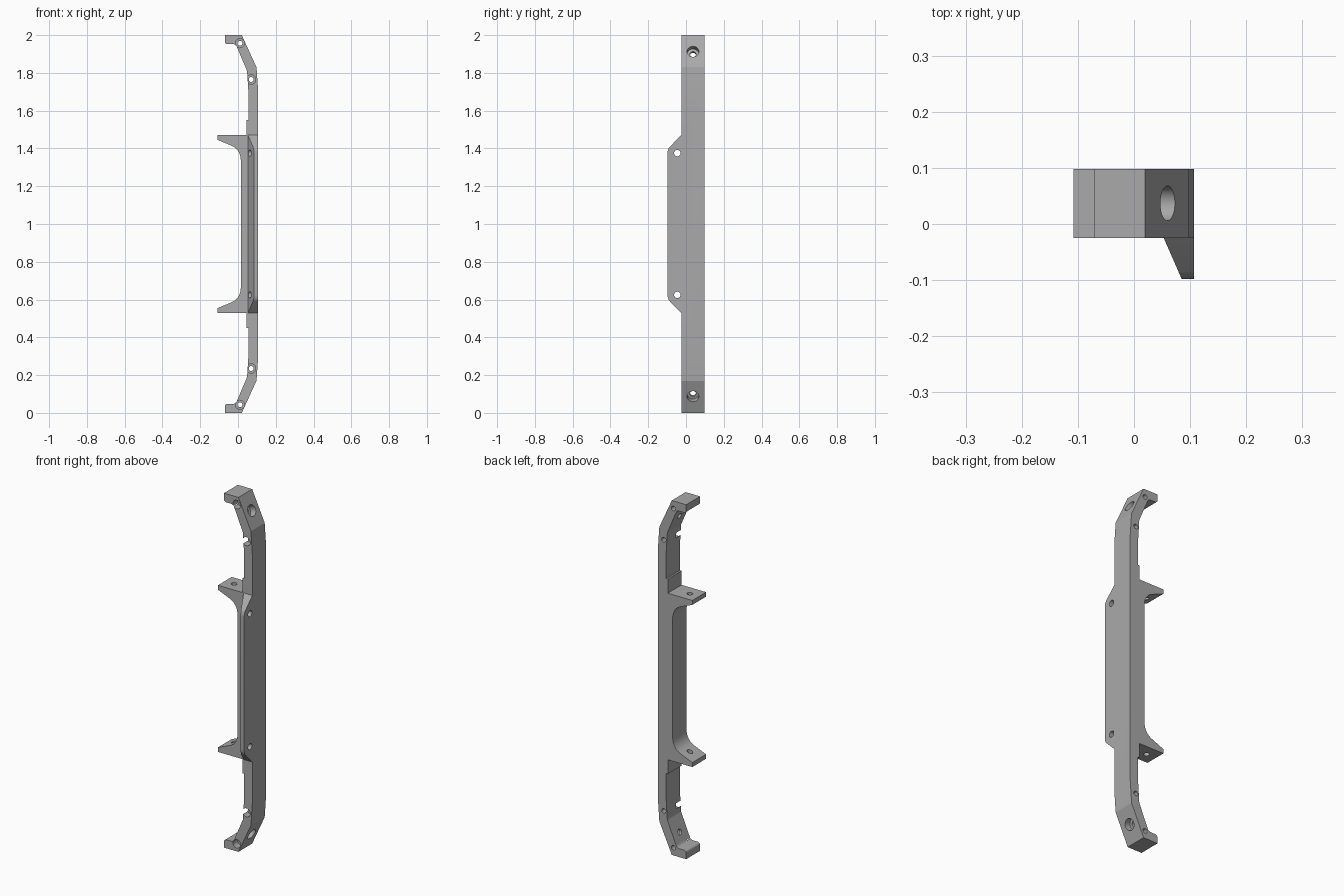
import bpy, bmesh, math
from mathutils import Vector

cube = bpy.data.objects.get("Cube")
if cube:
    bpy.data.objects.remove(cube, do_unlink=True)

FRONT, BACK = -0.025, 0.098
MID_Y = 0.037

metal = bpy.data.materials.new("mid grey")
metal.use_nodes = True
grey = (0.40, 0.40, 0.40, 1)
metal.diffuse_color = grey
metal.node_tree.nodes["Principled BSDF"].inputs["Base Color"].default_value = grey


def curve(a, b, c, steps=8):
    """Quadratic rounded corner from a to c, pulled towards b."""
    return [tuple((1 - t) ** 2 * p + 2 * t * (1 - t) * q + t * t * r
                  for p, q, r in zip(a, b, c))
            for t in (i / steps for i in range(steps + 1))]


def mirrored(points):
    """Close a top-half outline with its mirror image about z = 1."""
    return points + [(u, 2 - z) for u, z in reversed(points)]


def prism(name, first, second):
    """Solid between two matching outlines."""
    bm = bmesh.new()
    a = [bm.verts.new(p) for p in first]
    b = [bm.verts.new(p) for p in second]
    bm.faces.new(a)
    bm.faces.new(b[::-1])
    for i in range(len(a)):
        j = (i + 1) % len(a)
        bm.faces.new((a[j], a[i], b[i], b[j]))
    bmesh.ops.recalc_face_normals(bm, faces=bm.faces)
    mesh = bpy.data.meshes.new(name)
    bm.to_mesh(mesh)
    bm.free()
    obj = bpy.data.objects.new(name, mesh)
    bpy.context.collection.objects.link(obj)
    mesh.materials.append(metal)
    return obj


def combine(target, tool, operation):
    mod = target.modifiers.new(operation, "BOOLEAN")
    mod.operation, mod.solver, mod.object = operation, "EXACT", tool
    bpy.context.view_layer.objects.active = target
    bpy.ops.object.modifier_apply(modifier=mod.name)
    bpy.data.objects.remove(tool, do_unlink=True)


def drill(target, start, direction, depth, radius):
    """Round hole from start, going depth along direction."""
    start, d = Vector(start), Vector(direction).normalized()
    turn = d.to_track_quat("Z", "Y")
    ring = [start + turn @ Vector((radius * math.cos(a), radius * math.sin(a), 0))
            for a in (math.tau * i / 32 for i in range(32))]
    combine(target, prism("drill", ring, [p + d * depth for p in ring]), "DIFFERENCE")


# Main bar with hooked ends and two arms
half = [(0.107, 1.70), (0.098, 1.83), (0.02, 2.0), (-0.07, 2.0)]
half += curve((-0.07, 1.968), (-0.07, 1.952), (-0.052, 1.952))
half += curve((-0.025, 1.952), (-0.012, 1.952), (-0.005, 1.935))
half += [(0.048, 1.81), (0.055, 1.70), (0.055, 1.55), (0.045, 1.55),
         (0.045, 1.47), (-0.108, 1.47), (-0.108, 1.445)]
half += curve((-0.035, 1.415), (0.015, 1.394), (0.015, 1.33), 12)
outline = mirrored(half)
bracket = prism("bracket_bar", [(x, FRONT, z) for x, z in outline],
                [(x, BACK, z) for x, z in outline])

# Tapered front flange
side = mirrored([(0.0, 1.47), (FRONT, 1.47)]
                + curve((-0.085, 1.41), (-0.098, 1.397), (-0.098, 1.37)))
taper = lambda y: 0.053 + 0.032 * min(1, (FRONT - y) / 0.073)
flange = prism("flange", [(0.107, y, z) for y, z in side],
               [(taper(y), y, z) for y, z in side])
combine(bracket, flange, "UNION")

# Holes, the same at both ends
for s in (1, -1):
    level = lambda h: 1 + s * h
    # Counterbored front-to-back holes
    for x, h in ((0.01, 0.957), (0.07, 0.765)):
        drill(bracket, (x, FRONT - 0.05, level(h)), (0, 1, 0), 0.09, 0.024)
        drill(bracket, (x, FRONT - 0.05, level(h)), (0, 1, 0), 0.3, 0.013)
    # Counterbored hole square to the sloping end
    inward = Vector((-0.17, 0, -0.078 * s)).normalized()
    start = Vector((0.06, MID_Y, level(0.913))) - inward * 0.05
    drill(bracket, start, inward, 0.085, 0.031)
    drill(bracket, start, inward, 0.17, 0.016)
    # Flange and arm holes
    drill(bracket, (0.2, -0.046, level(0.375)), (-1, 0, 0), 0.3, 0.017)
    drill(bracket, (-0.05, MID_Y, level(0.52)), (0, 0, -s), 0.15, 0.015)

bpy.ops.object.select_all(action="DESELECT")
bracket.select_set(True)
bpy.context.view_layer.objects.active = bracket
bpy.ops.object.shade_smooth_by_angle(angle=math.radians(18))
